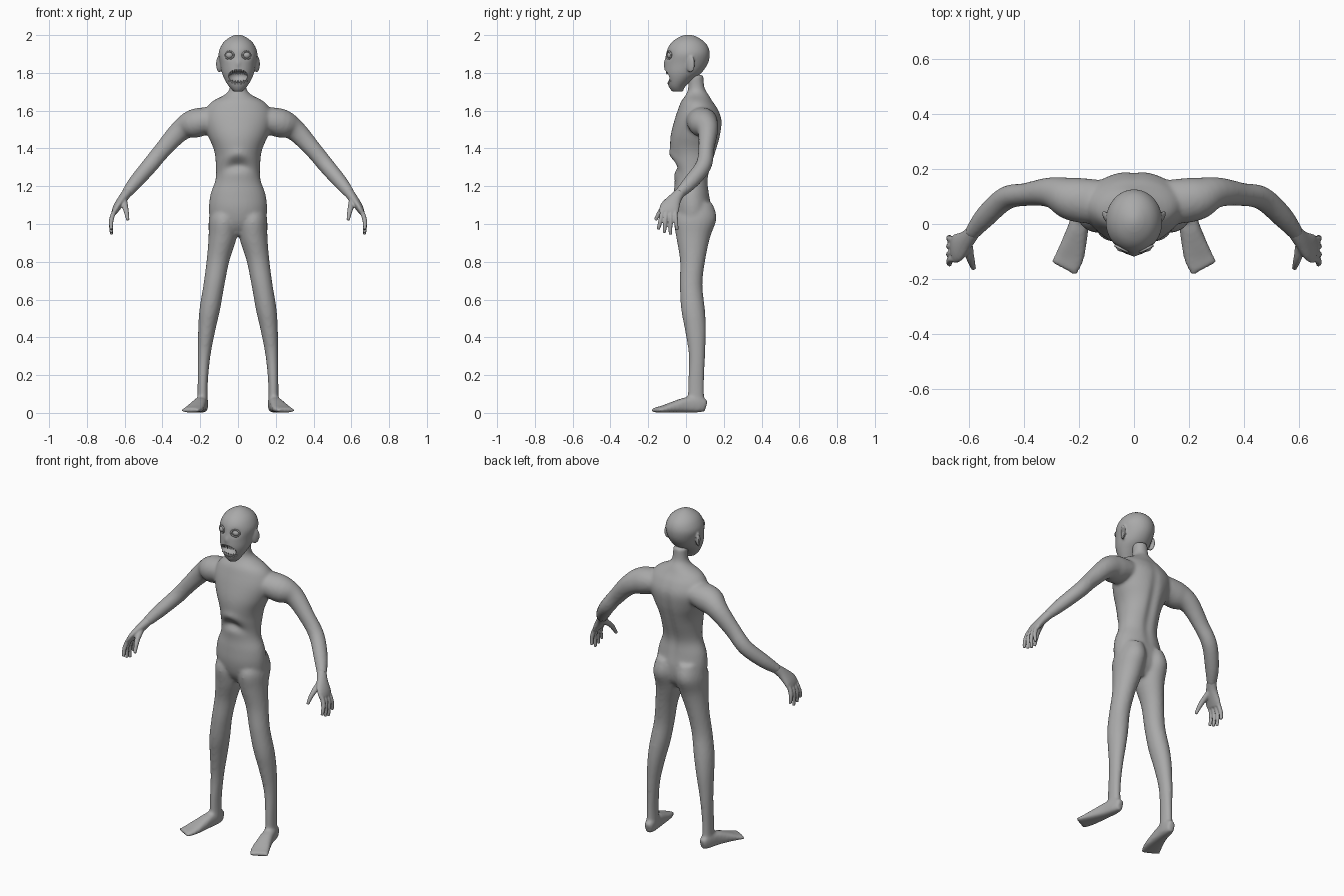
import bpy, bmesh, math
from mathutils import Vector, Matrix

if "Cube" in bpy.data.objects:
    bpy.data.objects.remove(bpy.data.objects["Cube"])

skin = bpy.data.materials.new("grey_skin")
skin.diffuse_color = (0.4, 0.4, 0.4, 1)
skin.use_nodes = True
skin.node_tree.nodes["Principled BSDF"].inputs["Base Color"].default_value = skin.diffuse_color
Y, Z = Vector((0, 1, 0)), Vector((0, 0, 1))


def spline(rings, steps=4):
    """Catmull-Rom through rings of (x, y, z, half width, half depth)."""
    pts = [rings[0]] + list(rings) + [rings[-1]]
    out = []
    for i in range(1, len(pts) - 2):
        for k in range(steps):
            t = k / steps
            out.append([0.5 * (2 * b + (c - a) * t + (2 * a - 5 * b + 4 * c - d) * t * t
                               + (3 * b - a - 3 * c + d) * t ** 3)
                        for a, b, c, d in zip(*pts[i - 1:i + 3])])
    return out + [list(rings[-1])]


def loft(bm, rings, side=1, ref=Y, flat=False, power=1.0, sides=24):
    """Closed tube of elliptical rings; flat keeps every ring level."""
    rings = spline(rings)
    loops = []
    for i, (x, y, z, a, b) in enumerate(rings):
        p, q = rings[max(i - 1, 0)], rings[min(i + 1, len(rings) - 1)]
        t = Z if flat else (Vector(q[:3]) - Vector(p[:3])).normalized()
        u = t.cross(ref).normalized()
        v = u.cross(t)
        loop = []
        for k in range(sides):
            c, s = math.cos(math.tau * k / sides), math.sin(math.tau * k / sides)
            co = (Vector((x, y, z)) + u * a * math.copysign(abs(c) ** power, c)
                  + v * b * math.copysign(abs(s) ** power, s))
            co.x *= side
            loop.append(bm.verts.new(co))
        loops.append(loop)
    for l, m in zip(loops, loops[1:]):
        for k in range(sides):
            n = (k + 1) % sides
            bm.faces.new((l[k], l[n], m[n], m[k]))
    bm.faces.new(loops[0])
    bm.faces.new(loops[-1])


def finish(bm, name):
    bmesh.ops.recalc_face_normals(bm, faces=bm.faces)
    me = bpy.data.meshes.new(name)
    bm.to_mesh(me)
    bm.free()
    me.materials.append(skin)
    ob = bpy.data.objects.new(name, me)
    bpy.context.collection.objects.link(ob)
    return ob


def shade(ob, angle=60):
    bpy.ops.object.select_all(action='DESELECT')
    ob.select_set(True)
    bpy.context.view_layer.objects.active = ob
    bpy.ops.object.shade_smooth_by_angle(angle=math.radians(angle))


def fuse(ob, voxel, iterations, cutter=None):
    """Merge overlapping volumes into one smooth skin, optionally cut it."""
    m = ob.modifiers.new("fuse", 'REMESH')
    m.mode, m.voxel_size = 'VOXEL', voxel
    m = ob.modifiers.new("soften", 'SMOOTH')
    m.factor, m.iterations = 0.5, iterations
    if cutter:
        m = ob.modifiers.new("cut", 'BOOLEAN')
        m.operation, m.object, m.solver = 'DIFFERENCE', cutter, 'EXACT'
    dg = bpy.context.evaluated_depsgraph_get()
    me = bpy.data.meshes.new_from_object(ob.evaluated_get(dg))
    ob.modifiers.clear()
    ob.data = me
    me.materials.clear()
    me.materials.append(skin)
    for p in me.polygons:
        p.material_index = 0


def ball(bm, loc, scale, rot=0):
    mat = Matrix.Translation(loc) @ Matrix.Rotation(rot, 4, 'Z') @ Matrix.Diagonal((*scale, 1))
    bmesh.ops.create_uvsphere(bm, u_segments=24, v_segments=16, radius=1, matrix=mat)


def bump(d, w):
    return math.exp(-(d / w) ** 2)


# Body: torso with neck, arms, legs and feet fused together
bm = bmesh.new()
loft(bm, [(0, .04, .94, .05, .05), (0, .04, 1.0, .138, .09), (0, .035, 1.08, .154, .102),
          (0, .03, 1.16, .145, .095), (0, .03, 1.24, .118, .09), (0, .037, 1.34, .119, .113),
          (0, .042, 1.40, .13, .126), (0, .052, 1.47, .16, .133), (0, .065, 1.55, .185, .126),
          (0, .064, 1.61, .17, .105), (0, .058, 1.65, .135, .083), (0, .06, 1.685, .07, .06),
          (0, .055, 1.72, .044, .044), (0, .05, 1.79, .042, .042)], flat=True, sides=40)
for s in (1, -1):
    # arm
    loft(bm, [(.08, .075, 1.56, .06, .08), (.22, .09, 1.535, .077, .08), (.30, .115, 1.498, .058, .056),
              (.395, .107, 1.397, .046, .042), (.467, .093, 1.31, .043, .043),
              (.542, .025, 1.222, .038, .04), (.592, -.037, 1.16, .028, .027)], s)
    # leg
    loft(bm, [(.07, .065, 1.11, .06, .075), (.076, .05, 1.03, .078, .112), (.081, .038, .93, .075, .09),
              (.105, .035, .81, .061, .067), (.127, .027, .68, .056, .06), (.149, .037, .55, .055, .063),
              (.165, .05, .44, .046, .056), (.18, .058, .30, .034, .043), (.187, .053, .15, .027, .043),
              (.187, .053, .04, .029, .045)], s, flat=True)
    # foot
    loft(bm, [(.184, .107, .036, .02, .03), (.188, .07, .044, .03, .042), (.2, .0, .042, .036, .04),
              (.218, -.07, .03, .046, .028), (.235, -.122, .02, .053, .018),
              (.256, -.163, .013, .052, .012)], s, ref=Z, power=.7)
body = finish(bm, "body")
fuse(body, .009, 7)
for v in body.data.vertices:
    c = v.co
    if c.y < 0:  # hollow under the arch of the ribs
        c.y += .026 * bump(c.x, .06) * bump(c.z - 1.31 + 4 * c.x ** 2, .03)
        c.y -= .008 * bump(c.x, .07) * bump(c.z - 1.37 + 4 * c.x ** 2, .025)
    elif c.y > .06:  # groove along the spine
        c.y -= .013 * bump(c.x, .028) * bump(c.z - 1.35, .2)
shade(body)

# Hands: palm, four fingers and thumb
for s, label in ((1, "left"), (-1, "right")):
    bm = bmesh.new()
    loft(bm, [(.58, -.022, 1.175, .026, .026), (.607, -.055, 1.138, .025, .034),
              (.64, -.085, 1.09, .021, .052), (.656, -.092, 1.06, .015, .05)], s)
    for ky, ty, tz in ((-.128, -.147, .97), (-.105, -.115, .952), (-.08, -.083, .944), (-.056, -.048, .968)):
        loft(bm, [(.642, ky, 1.085, .012, .012), (.662, ky, 1.05, .013, .012),
                  (.672, (ky + ty) / 2, 1.01, .012, .011), (.67, ty, tz, .009, .009)], s, sides=12)
    loft(bm, [(.605, -.065, 1.13, .018, .018), (.597, -.115, 1.09, .016, .015),
              (.59, -.14, 1.06, .013, .013), (.583, -.162, 1.02, .009, .009)], s, sides=12)
    hand = finish(bm, "hand_" + label)
    fuse(hand, .005, 3)
    shade(hand)

# Head: skull and ears, with an open mouth cut out
bm = bmesh.new()
ball(bm, (0, -.115, 1.782), (.056, .06, .036))
cutter = finish(bm, "mouth_cutter")
cutter.hide_render = True
bm = bmesh.new()
loft(bm, [(0, -.045, 1.702, .025, .03), (0, -.048, 1.725, .046, .042), (0, -.035, 1.76, .068, .067),
          (0, -.016, 1.80, .085, .098), (0, .002, 1.85, .095, .114), (0, .01, 1.90, .103, .116),
          (0, .012, 1.94, .091, .104), (0, .012, 1.97, .069, .079), (0, .012, 1.992, .037, .043),
          (0, .012, 2.002, .01, .012)], flat=True, sides=40)
for s in (1, -1):
    ball(bm, (s * .1, .024, 1.847), (.011, .027, .045), -s * .5)
head = finish(bm, "head")
fuse(head, .006, 3, cutter)
for v in head.data.vertices:
    c = v.co
    if c.y < -.03:  # eye sockets and a faint nose
        c.y += .012 * bump(abs(c.x) - .045, .024) * bump(c.z - 1.893, .02)
        c.y -= .006 * bump(c.x, .014) * bump(c.z - 1.85, .02)
shade(head, 40)
bpy.data.objects.remove(cutter)

# Eyes with rims
for s, label in ((1, "left"), (-1, "right")):
    bm = bmesh.new()
    ball(bm, (s * .045, -.08, 1.893), (.021, .021, .019))
    shade(finish(bm, "eye_" + label))
    bpy.ops.mesh.primitive_torus_add(major_radius=.024, minor_radius=.005, major_segments=24,
                                     minor_segments=8, location=(s * .045, -.09, 1.893),
                                     rotation=(math.pi / 2, 0, s * .45))
    rim = bpy.context.object
    rim.name = "eyelid_" + label
    rim.scale.y = .85
    rim.data.materials.append(skin)
    shade(rim)

# Teeth: pointed rows following the lips
for label, d, count, length in (("upper_teeth", 1, 9, .032), ("lower_teeth", -1, 7, .02)):
    bm = bmesh.new()
    for i in range(count):
        x = .044 * (2 * i / (count - 1) - 1)
        z = 1.782 + d * .036 * math.sqrt(1 - (x / .056) ** 2)
        y = (-.014 if d > 0 else -.033) - (.088 if d > 0 else .058) * math.sqrt(1 - (x / .08) ** 2)
        size = length * (1 - 6 * abs(x))
        mat = (Matrix.Translation((x, y, z - d * (size / 2 - .005)))
               @ Matrix.Rotation(math.pi if d > 0 else 0, 4, 'X'))
        bmesh.ops.create_cone(bm, cap_ends=True, segments=8, radius1=.0065, radius2=.0015,
                              depth=size, matrix=mat)
    shade(finish(bm, label))
